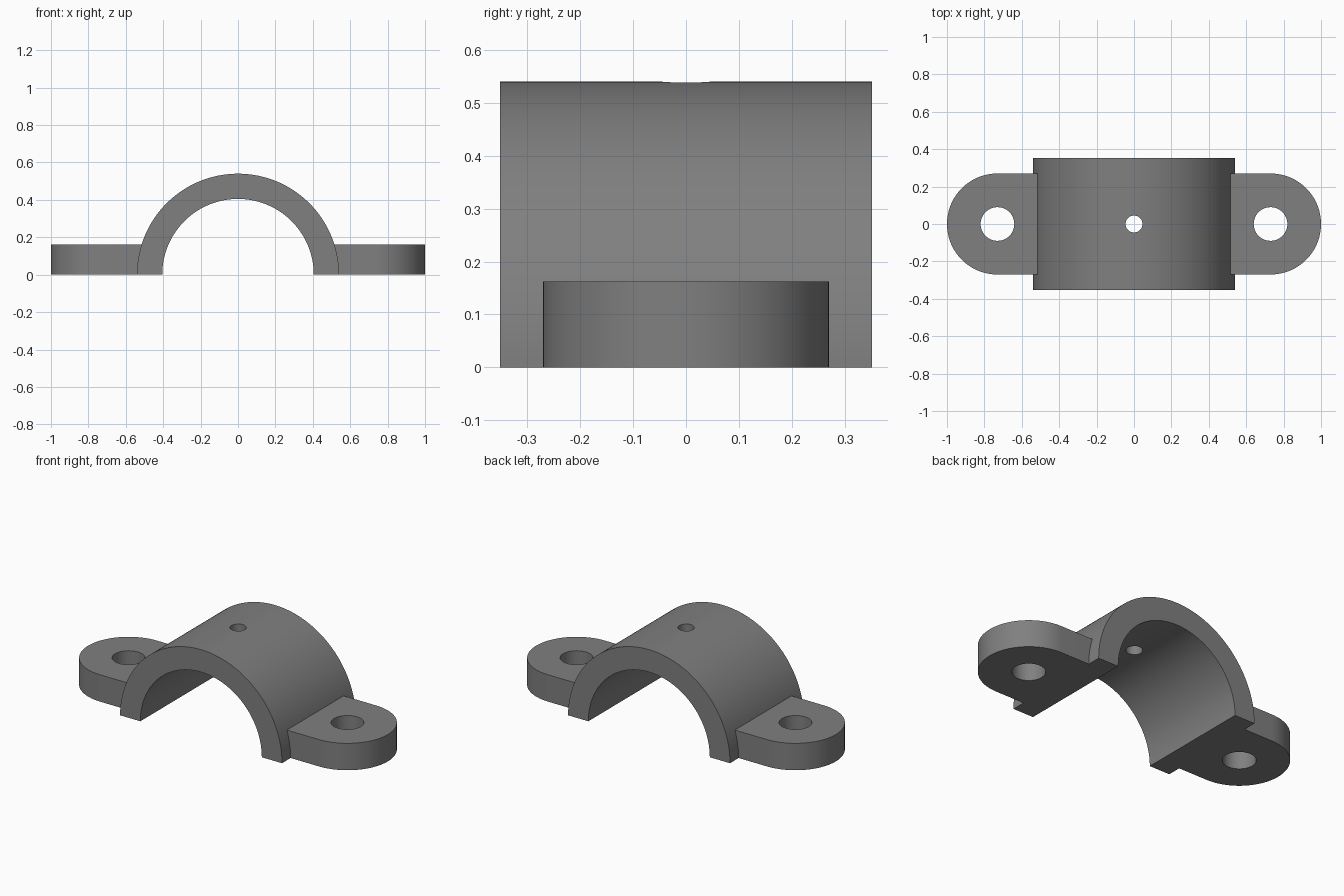
import bpy, bmesh, math
from mathutils import Matrix

if "Cube" in bpy.data.objects:
    bpy.data.objects.remove(bpy.data.objects["Cube"])

OUTER_R, INNER_R, HALF_WIDTH = 0.54, 0.405, 0.352
LUG_X, LUG_R, LUG_H = 0.73, 0.27, 0.162
BOLT_R, OIL_R = 0.09, 0.045

gray = bpy.data.materials.new("plain gray")
gray.diffuse_color = (0.215, 0.215, 0.215, 1)
gray.use_nodes = True
gray.node_tree.nodes["Principled BSDF"].inputs["Base Color"].default_value = gray.diffuse_color


def arc(cx, cy, r, a0, a1, n):
    """Points along an arc, angles in degrees."""
    angles = [math.radians(a0 + (a1 - a0) * i / n) for i in range(n + 1)]
    return [(cx + r * math.cos(a), cy + r * math.sin(a)) for a in angles]


def extrude(name, outline, depth, matrix=Matrix()):
    """Solid made from a flat outline pushed along local z."""
    bm = bmesh.new()
    face = bm.faces.new([bm.verts.new((x, y, 0)) for x, y in outline])
    grown = bmesh.ops.extrude_face_region(bm, geom=[face])["geom"]
    top = [v for v in grown if isinstance(v, bmesh.types.BMVert)]
    bmesh.ops.translate(bm, verts=top, vec=(0, 0, depth))
    bmesh.ops.transform(bm, matrix=matrix, verts=bm.verts)
    bmesh.ops.recalc_face_normals(bm, faces=bm.faces)
    mesh = bpy.data.meshes.new(name)
    bm.to_mesh(mesh)
    bm.free()
    obj = bpy.data.objects.new(name, mesh)
    bpy.context.collection.objects.link(obj)
    mesh.materials.append(gray)
    return obj


def combine(target, tool, operation):
    """Apply a boolean and discard the tool."""
    bpy.context.view_layer.objects.active = target
    mod = target.modifiers.new("boolean", 'BOOLEAN')
    mod.object, mod.operation, mod.solver = tool, operation, 'EXACT'
    bpy.ops.object.modifier_apply(modifier=mod.name)
    bpy.data.objects.remove(tool)


# Half-ring saddle running front to back
ring = arc(0, 0, OUTER_R, 0, 180, 96) + arc(0, 0, INNER_R, 180, 0, 96)
stand = Matrix.Translation((0, HALF_WIDTH, 0)) @ Matrix.Rotation(math.pi / 2, 4, 'X')
clamp = extrude("pipe_clamp", ring, 2 * HALF_WIDTH, stand)

# Rounded bolt lugs, rooted inside the saddle wall
for side in (1, -1):
    outline = [(0.46, -LUG_R)] + arc(LUG_X, 0, LUG_R, -90, 90, 48) + [(0.46, LUG_R)]
    lug = extrude("lug", [(side * x, y) for x, y in outline], LUG_H)
    combine(clamp, lug, 'UNION')

# Bolt holes and the small hole in the crown
for x, r, z in ((LUG_X, BOLT_R, -0.1), (-LUG_X, BOLT_R, -0.1), (0, OIL_R, 0.2)):
    drill = extrude("drill", arc(x, 0, r, 0, 360 - 7.5, 47), 0.5,
                    Matrix.Translation((0, 0, z)))
    combine(clamp, drill, 'DIFFERENCE')

# Smooth curved walls, crisp edges
bpy.ops.object.select_all(action='DESELECT')
clamp.select_set(True)
bpy.context.view_layer.objects.active = clamp
bpy.ops.object.shade_smooth_by_angle(angle=math.radians(30))
